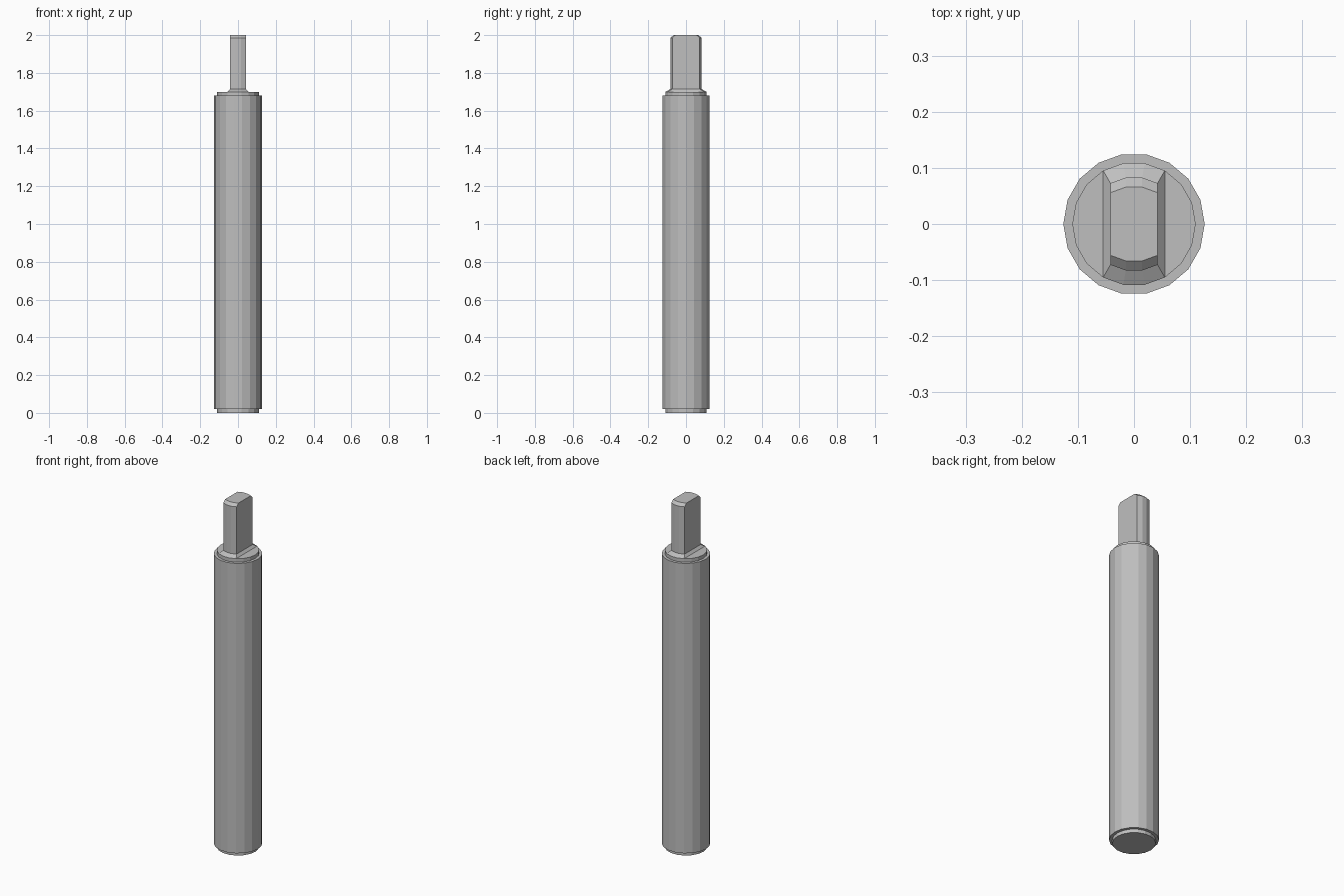
import bpy
import bmesh
from math import cos, sin, radians

cube = bpy.data.objects.get("Cube")
if cube:
    bpy.data.objects.remove(cube, do_unlink=True)

# Single grey metal
GREY = (0.52, 0.52, 0.52, 1.0)
steel = bpy.data.materials.new("grey_steel")
steel.use_nodes = True
steel.diffuse_color = GREY
steel.node_tree.nodes["Principled BSDF"].inputs["Base Color"].default_value = GREY


def ring(radius, z, angles, y_scale=1.0):
    return [(radius * cos(radians(a)), radius * sin(radians(a)) * y_scale, z)
            for a in angles]


def loft(name, rings, cap_bottom=True):
    """Skin a stack of matching rings and cap the ends."""
    bm = bmesh.new()
    loops = [[bm.verts.new(p) for p in r] for r in rings]
    n = len(loops[0])
    for low, high in zip(loops, loops[1:]):
        for i in range(n):
            j = (i + 1) % n
            bm.faces.new((low[i], low[j], high[j], high[i]))
    bm.faces.new(loops[-1])
    if cap_bottom:
        bm.faces.new(loops[0][::-1])
    bmesh.ops.recalc_face_normals(bm, faces=bm.faces)
    mesh = bpy.data.meshes.new(name)
    bm.to_mesh(mesh)
    bm.free()
    mesh.materials.append(steel)
    obj = bpy.data.objects.new(name, mesh)
    bpy.context.collection.objects.link(obj)
    return obj


# Round shaft with a small step at each end
ROUND = range(0, 360, 20)
profile = [(0.11, 0), (0.11, 0.02), (0.126, 0.02),
           (0.126, 1.68), (0.11, 1.68), (0.11, 1.70)]
loft("shaft", [ring(r, z, ROUND) for r, z in profile])

# Flat-sided tang: flared foot, straight blade, chamfered rounded ends
TANG = [60, 80, 100, 120, 240, 260, 280, 300]
foot = ring(0.11, 1.70, TANG)
neck = ring(0.084, 1.714, TANG)
shoulder = ring(0.084, 1.985, TANG)
tip = [(x, y - 0.017 * (1 if y > 0 else -1), 2.0) for x, y, z in shoulder]
loft("tang", [foot, neck, shoulder, tip], cap_bottom=False)
